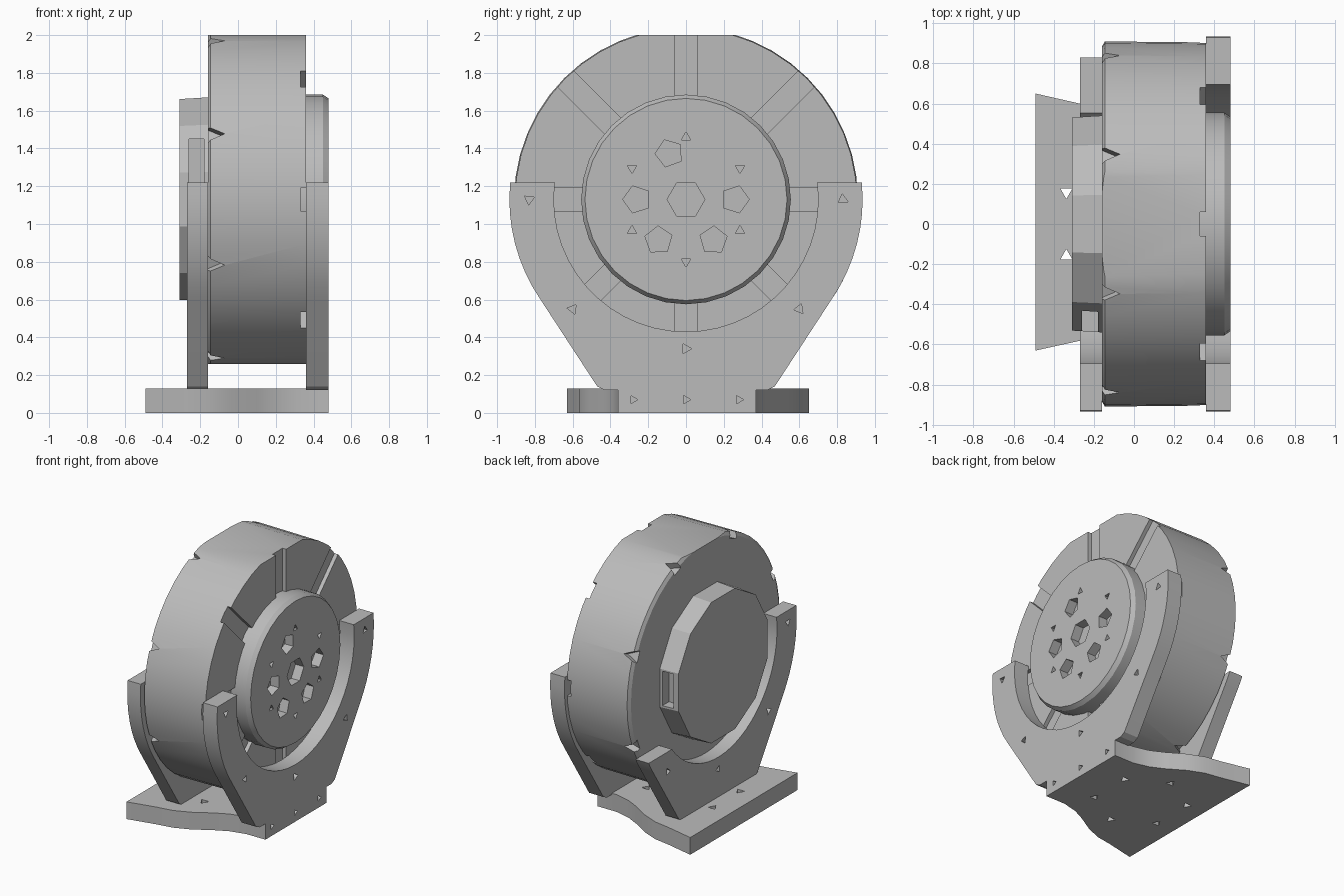
import bpy, bmesh
from math import sin, cos, asin, pi, radians
from mathutils import Matrix, Vector

if "Cube" in bpy.data.objects:
    bpy.data.objects.remove(bpy.data.objects["Cube"], do_unlink=True)

grey = bpy.data.materials.new("machined grey")
grey.use_nodes = True
grey.diffuse_color = (0.5, 0.5, 0.5, 1)
grey.node_tree.nodes["Principled BSDF"].inputs["Base Color"].default_value = (0.5, 0.5, 0.5, 1)

AXIS = 1.13  # height of the drum axis


def make(name, bm):
    bmesh.ops.recalc_face_normals(bm, faces=bm.faces[:])
    mesh = bpy.data.meshes.new(name)
    bm.to_mesh(mesh)
    bm.free()
    mesh.materials.append(grey)
    ob = bpy.data.objects.new(name, mesh)
    bpy.context.collection.objects.link(ob)
    return ob


def activate(ob):
    bpy.ops.object.select_all(action='DESELECT')
    ob.select_set(True)
    bpy.context.view_layer.objects.active = ob


def smooth(ob):
    activate(ob)
    bpy.ops.object.shade_smooth_by_angle(angle=radians(25))


def carve(ob, bm):
    cutter = make("cutter", bm)
    cutter.hide_render = True
    mod = ob.modifiers.new("carve", 'BOOLEAN')
    mod.operation, mod.solver, mod.object = 'DIFFERENCE', 'EXACT', cutter
    activate(ob)
    bpy.ops.object.modifier_apply(modifier=mod.name)
    bpy.data.objects.remove(cutter, do_unlink=True)


def prism(bm, outline, offset):
    """Extrude a closed outline of 3D points along an offset."""
    n = len(outline)
    near = [bm.verts.new(p) for p in outline]
    far = [bm.verts.new(Vector(p) + Vector(offset)) for p in outline]
    bm.faces.new(near)
    bm.faces.new(far[::-1])
    for i in range(n):
        j = (i + 1) % n
        bm.faces.new((near[i], far[i], far[j], near[j]))


def lathe(rings, sides, phase=0.0):
    """Closed solid round the drum axis from (x, radius) rings."""
    bm = bmesh.new()
    loops = [[bm.verts.new((x, r * cos(phase + 2 * pi * i / sides),
                            AXIS + r * sin(phase + 2 * pi * i / sides)))
              for i in range(sides)] for x, r in rings]
    for a, b in zip(loops, loops[1:]):
        for i in range(sides):
            j = (i + 1) % sides
            bm.faces.new((a[i], a[j], b[j], b[i]))
    bm.faces.new(loops[0])
    bm.faces.new(loops[-1])
    return bm


def pit(bm, x, y, z, r, sides, depth, turn=0.0):
    """Polygonal pocket cutter running along x, centred on x."""
    prism(bm, [(x - depth, y + r * cos(turn + 2 * pi * i / sides),
                z + r * sin(turn + 2 * pi * i / sides)) for i in range(sides)],
          (2 * depth, 0, 0))


def box(bm, size, matrix):
    bmesh.ops.create_cube(bm, size=1, matrix=matrix @ Matrix.Diagonal((*size, 1)))


def around(angle, radius, x):
    """Frame on the drum axis: local y points outward at the angle."""
    return (Matrix.Translation((x, 0, AXIS)) @ Matrix.Rotation(angle, 4, 'X')
            @ Matrix.Translation((0, radius, 0)))


# Drum, flattened at top and bottom
bm = lathe([(-0.16, 0.885), (-0.145, 0.91), (0.36, 0.905)], 48)
for z, side in ((2.0, 1), (0.26, -1)):
    bmesh.ops.bisect_plane(bm, geom=bm.verts[:] + bm.edges[:] + bm.faces[:],
                           plane_co=(0, 0, z), plane_no=(0, 0, side), clear_outer=True)
    bmesh.ops.holes_fill(bm, edges=[e for e in bm.edges if e.is_boundary], sides=0)
drum = make("drum", bm)
cut = bmesh.new()
for k in range(8):
    # radial grooves on one face, fastener notches on the other rim
    box(cut, (0.06, 0.5, 0.12), around(k * pi / 4, 0.77, 0.36))
    m = around((k + 0.5) * pi / 4, 0.88, -0.11)
    prism(cut, [m @ Vector(p) for p in ((-0.07, -0.02, -0.05), (-0.07, -0.02, 0.05), (0.04, -0.02, 0))],
          m.to_3x3() @ Vector((0, 0.08, 0)))
carve(drum, cut)
smooth(drum)

# Output hub with bolt pockets
hub = make("output_hub", lathe([(0.32, 0.555), (0.45, 0.555), (0.48, 0.535)], 32))
cut = bmesh.new()
pit(cut, 0.48, 0, AXIS, 0.1, 6, 0.07)
for angle in (110, 180, 236, 304, 0):
    a = radians(angle)
    pit(cut, 0.48, 0.26 * cos(a), AXIS + 0.26 * sin(a), 0.075, 5, 0.07, a)
for k in range(6):
    a = radians(30 + 60 * k)
    pit(cut, 0.48, 0.33 * cos(a), AXIS + 0.33 * sin(a), 0.028, 3, 0.04, a)
carve(hub, cut)
smooth(hub)

# Rear cover with two cable openings
cover = make("rear_cover", lathe([(-0.31, 0.55), (-0.15, 0.56)], 12, pi / 12))
cut = bmesh.new()
box(cut, (0.09, 0.16, 0.26), Matrix.Translation((-0.225, 0.54, 1.13)))
box(cut, (0.08, 0.16, 0.24), Matrix.Translation((-0.22, -0.5, 1.33)))
carve(cover, cut)


# Yoke plates
def height_angle(radius, z):
    return asin((z - AXIS) / radius)


def arc(radius, a, b, n):
    return [(radius * cos(a + (b - a) * i / n), AXIS + radius * sin(a + (b - a) * i / n))
            for i in range(n + 1)]


def yoke(name, x, thick, top_back):
    """Cradle plate; its back arm (+y) ends at top_back, its front arm at 1.22."""
    inner = arc(0.70, -pi - height_angle(0.70, 1.22), height_angle(0.70, top_back), 28)
    low = height_angle(0.935, 0.60)
    back = arc(0.935, height_angle(0.935, top_back), low, 8)
    front = [(-y, z) for y, z in arc(0.935, low, height_angle(0.935, 1.22), 8)]
    foot = [(0.47, 0.14), (0.43, 0.12), (-0.43, 0.12), (-0.47, 0.14)]
    bm = bmesh.new()
    prism(bm, [(x, y, z) for y, z in inner + back + foot + front], (thick, 0, 0))
    ob = make(name, bm)
    cut = bmesh.new()
    face = x + thick if x > 0 else x
    holes = [(-0.83, 1.13), (0.6, 0.55), (-0.6, 0.55), (0, 0.34)]
    if top_back > 1.13:
        holes.append((0.83, 1.13))
    for y, z in holes:
        pit(cut, face, y, z, 0.03, 3, 0.04, y * 2)
    carve(ob, cut)
    smooth(ob)


yoke("front_yoke", 0.36, 0.12, 1.22)
yoke("rear_yoke", -0.27, 0.11, 0.70)

# Base plate, tapering in an S-curve
edge = [(-0.49, 0.65), (-0.27, 0.60), (-0.15, 0.58), (-0.03, 0.53), (0.10, 0.45),
        (0.20, 0.40), (0.32, 0.37), (0.48, 0.37)]
bm = bmesh.new()
prism(bm, [(x, y, 0) for x, y in edge] + [(x, -0.97 * y, 0) for x, y in edge[::-1]], (0, 0, 0.13))
base = make("base_plate", bm)
cut = bmesh.new()
for k in range(6):
    a = radians(30 + 60 * k)
    c = Vector((-0.06 + 0.32 * cos(a), 0.32 * sin(a), -0.05))
    prism(cut, [c + Vector((0.035 * cos(t + a), 0.035 * sin(t + a), 0))
                for t in (0, 2 * pi / 3, 4 * pi / 3)], (0, 0, 0.3))
for y in (-0.28, 0, 0.28):
    pit(cut, 0.48, y, 0.07, 0.025, 3, 0.04)
carve(base, cut)
smooth(base)
